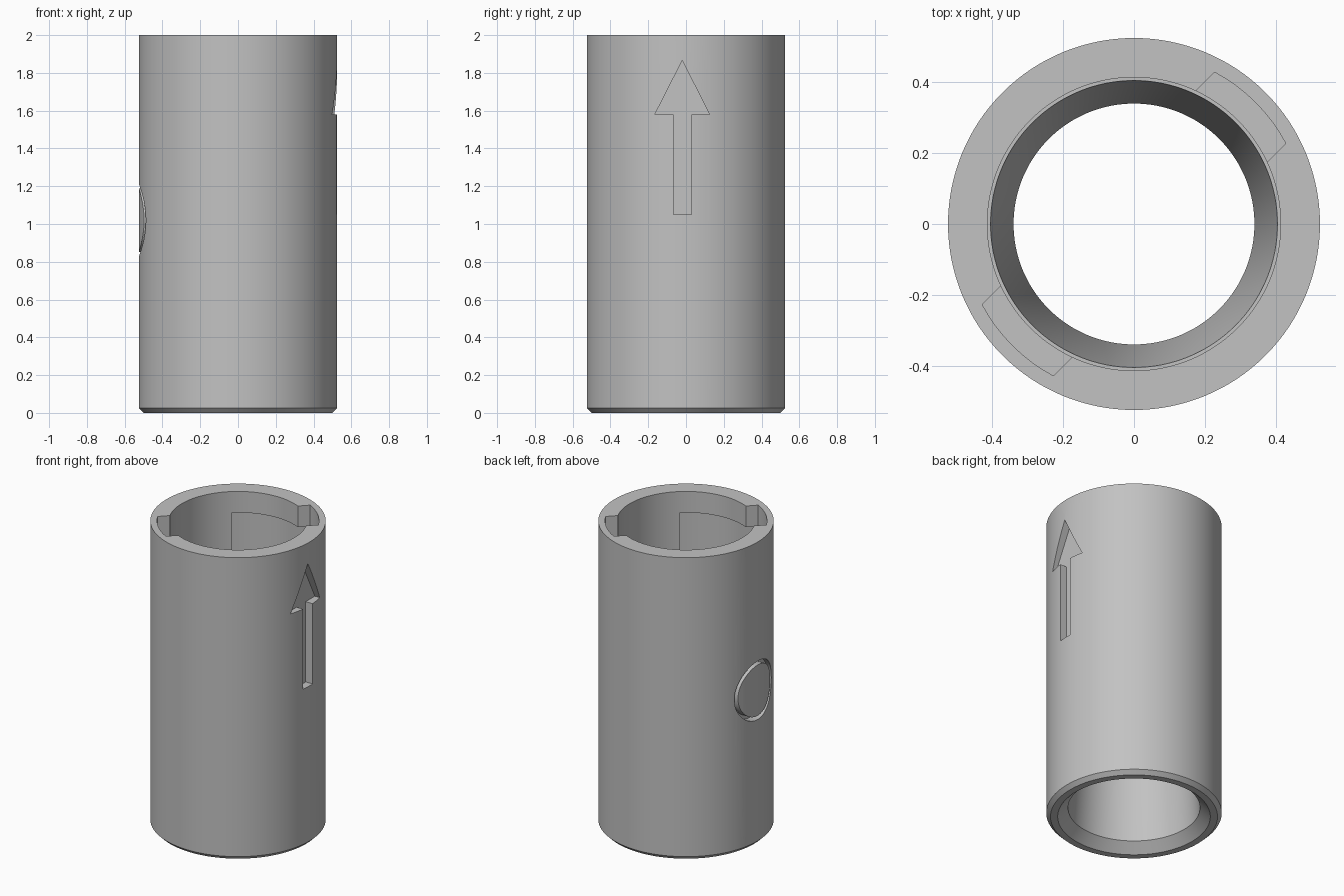
import bpy, bmesh, math
from mathutils import Matrix

cube = bpy.data.objects.get("Cube")
if cube:
    bpy.data.objects.remove(cube, do_unlink=True)

grey = bpy.data.materials.new("light_grey")
grey.use_nodes = True
colour = (0.54, 0.54, 0.54, 1)
grey.diffuse_color = colour
grey.node_tree.nodes["Principled BSDF"].inputs["Base Color"].default_value = colour


def finish(name, bm, matrix=Matrix()):
    bmesh.ops.recalc_face_normals(bm, faces=bm.faces)
    mesh = bpy.data.meshes.new(name)
    bm.to_mesh(mesh)
    bm.free()
    mesh.transform(matrix)
    mesh.materials.append(grey)
    obj = bpy.data.objects.new(name, mesh)
    bpy.context.collection.objects.link(obj)
    return obj


def lathe(name, profile, steps, matrix=Matrix()):
    """Spin a closed (radius, height) profile around z."""
    bm = bmesh.new()
    rings = []
    for i in range(steps):
        a = math.tau * i / steps
        rings.append([bm.verts.new((r * math.cos(a), r * math.sin(a), z)) for r, z in profile])
    for i, ring in enumerate(rings):
        nxt = rings[(i + 1) % steps]
        for j in range(len(profile)):
            k = (j + 1) % len(profile)
            bm.faces.new((ring[j], nxt[j], nxt[k], ring[k]))
    return finish(name, bm, matrix)


def prism(name, outline, low, high, matrix=Matrix()):
    """Extrude a flat outline along z."""
    bm = bmesh.new()
    bottom = [bm.verts.new((x, y, low)) for x, y in outline]
    top = [bm.verts.new((x, y, high)) for x, y in outline]
    bm.faces.new(bottom[::-1])
    bm.faces.new(top)
    for i in range(len(outline)):
        k = (i + 1) % len(outline)
        bm.faces.new((bottom[i], bottom[k], top[k], top[i]))
    return finish(name, bm, matrix)


def cut(target, cutter):
    cutter.hide_render = True
    mod = target.modifiers.new("cut", "BOOLEAN")
    mod.operation = "DIFFERENCE"
    mod.solver = "EXACT"
    mod.object = cutter
    bpy.context.view_layer.objects.active = target
    bpy.ops.object.modifier_apply(modifier=mod.name)
    bpy.data.objects.remove(cutter, do_unlink=True)


# Tube with chamfered foot, tapered bore and a stepped socket at the top
tube = lathe("coupling_tube", [
    (0.5, 0), (0.525, 0.025), (0.525, 2), (0.414, 2), (0.414, 1.45),
    (0.405, 1.45), (0.34, 0.85), (0.395, 0.06), (0.457, 0)], 128)

# Bayonet: two entry slots, each leading into a turning groove
SLOT_R, STEP = 0.485, 17 / 4


def arc(first, last, radius):
    return [(radius * math.cos(math.radians(i * STEP)), radius * math.sin(math.radians(i * STEP)))
            for i in range(first, last + 1)]


half = SLOT_R * math.sin(math.radians(17))
slot = [(0.37, -half)] + arc(-4, 4, SLOT_R) + [(0.37, half)]
groove = [(0.37, -half)] + arc(-4, 20, SLOT_R) + arc(0, 20, 0.37)[::-1]
for angle in (45, 225):
    turn = Matrix.Rotation(math.radians(angle), 4, "Z")
    cut(tube, prism("slot_cutter", slot, 1.7, 2.1, turn))
    cut(tube, prism("groove_cutter", groove, 1.55, 1.86, turn))

# Flat-bottomed arrow recess on the +x side (outline in y, z)
to_side = Matrix(((0, 0, 1, 0), (1, 0, 0, 0), (0, 1, 0, 0), (0, 0, 0, 1)))
arrow = [(-0.065, 1.05), (0.03, 1.05), (0.03, 1.58), (0.125, 1.58),
         (-0.02, 1.865), (-0.165, 1.58), (-0.065, 1.58)]
cut(tube, prism("arrow_cutter", arrow, 0.474, 0.6, to_side))

# Ring groove on the -x side
ring_place = Matrix.Translation((0, 0, 1.02)) @ Matrix.Rotation(math.radians(-90), 4, "Y")
cut(tube, lathe("ring_cutter", [(0.168, 0.468), (0.193, 0.468), (0.193, 0.6), (0.168, 0.6)],
                64, ring_place))

bpy.ops.object.select_all(action="DESELECT")
tube.select_set(True)
bpy.context.view_layer.objects.active = tube
bpy.ops.object.shade_smooth_by_angle(angle=math.radians(25))
